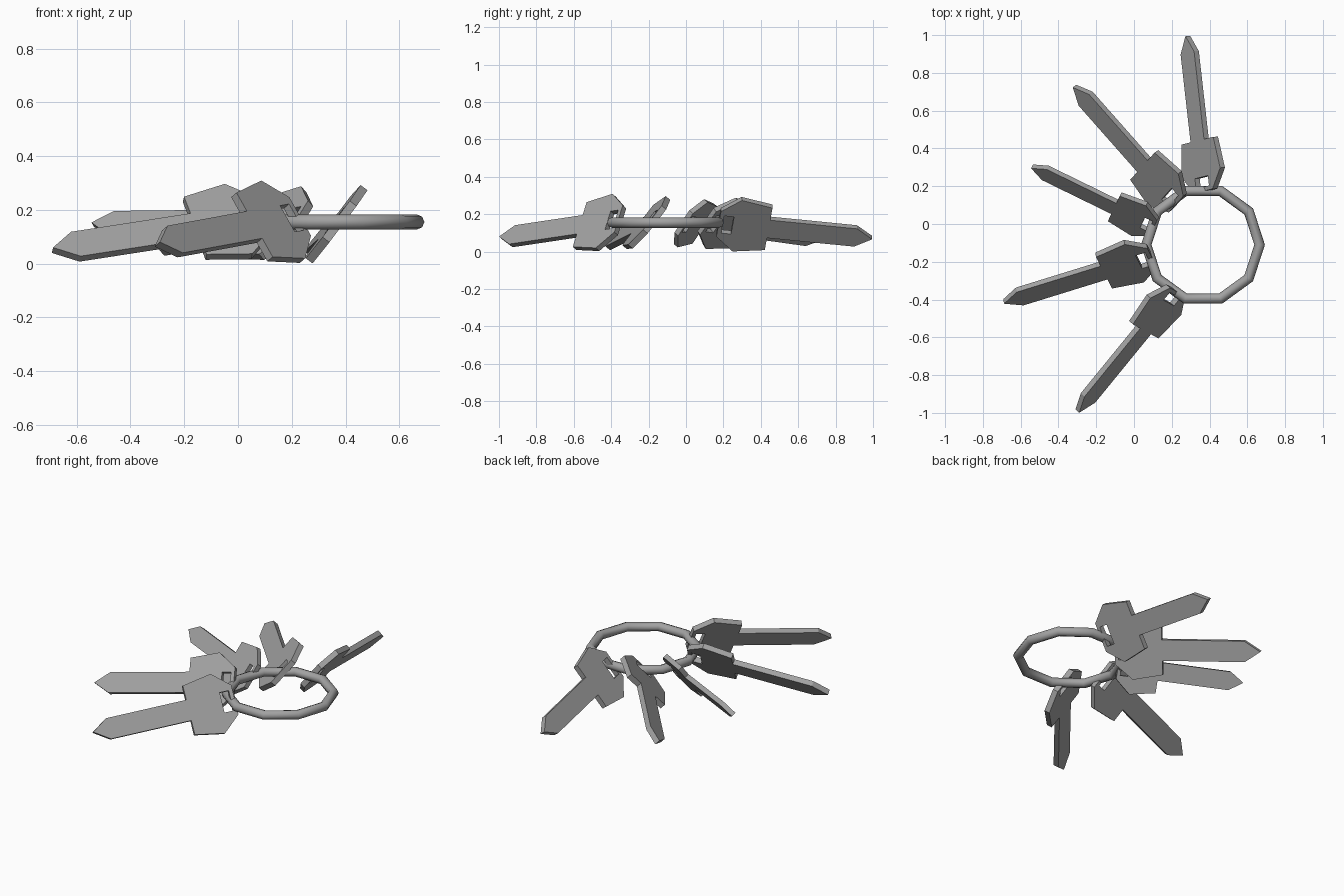
import bpy
import bmesh
import math
from mathutils import Vector, Matrix

cube = bpy.data.objects.get("Cube")
if cube:
    bpy.data.objects.remove(cube, do_unlink=True)

# Single grey metal
metal = bpy.data.materials.new("grey_metal")
metal.use_nodes = True
grey = (0.36, 0.36, 0.36, 1.0)
metal.diffuse_color = grey
metal.node_tree.nodes["Principled BSDF"].inputs["Base Color"].default_value = grey

# Ten-sided ring that carries the keys
bpy.ops.mesh.primitive_torus_add(
    major_segments=10, minor_segments=8, major_radius=0.3, minor_radius=0.028,
    location=(0.365, -0.11, 0.155))
ring = bpy.context.object
ring.name = "key_ring"
ring.data.materials.append(metal)
bpy.ops.object.shade_smooth_by_angle(angle=math.radians(50))

# Half outline of a key: pointed blade, flared head, slot near the end
HALF_KEY = [(0, 0), (0.09, 0.06), (0.56, 0.06), (0.56, 0.142), (0.73, 0.172),
            (0.83, 0.085), (0.83, 0), (0.808, 0), (0.808, 0.058),
            (0.755, 0.058), (0.755, 0)]


def make_key(name, tip, joint, up, scale=1.0):
    """Lay a key from its tip through the blade joint, rolled towards up."""
    bm = bmesh.new()
    bm.faces.new([bm.verts.new((x, y, 0)) for x, y in HALF_KEY])
    mesh = bpy.data.meshes.new(name)
    bm.to_mesh(mesh)
    bm.free()
    mesh.materials.append(metal)
    key = bpy.data.objects.new(name, mesh)
    bpy.context.collection.objects.link(key)

    mirror = key.modifiers.new("mirror", "MIRROR")
    mirror.use_axis = (False, True, False)
    thick = key.modifiers.new("thickness", "SOLIDIFY")
    thick.thickness = 0.032
    thick.offset = 0

    along = (Vector(joint) - Vector(tip)).normalized()
    side = Vector(up)
    side = (side - along * side.dot(along)).normalized()
    normal = along.cross(side)
    frame = Matrix((along, side, normal)).transposed().to_4x4()
    key.matrix_world = Matrix.Translation(tip) @ frame @ Matrix.Scale(scale, 4)


# Five keys fanned around the ring
make_key("front_key", (-0.30, -0.99, 0.072), (0.055, -0.555, 0.137), (-0.13, 0.08, 0.24))
make_key("front_right_key", (-0.69, -0.41, 0.05), (-0.14, -0.24, 0.135), (-0.08, 0.18, 0.23))
make_key("right_key", (-0.54, 0.305, 0.145), (-0.10, 0.09, 0.15), (0.08, 0.125, 0.2), 0.87)
make_key("back_right_key", (-0.315, 0.73, 0.075), (0.065, 0.30, 0.135), (0.17, 0.12, 0.23))
make_key("back_key", (0.285, 0.995, 0.075), (0.35, 0.42, 0.132), (0.18, 0.045, 0.24))
